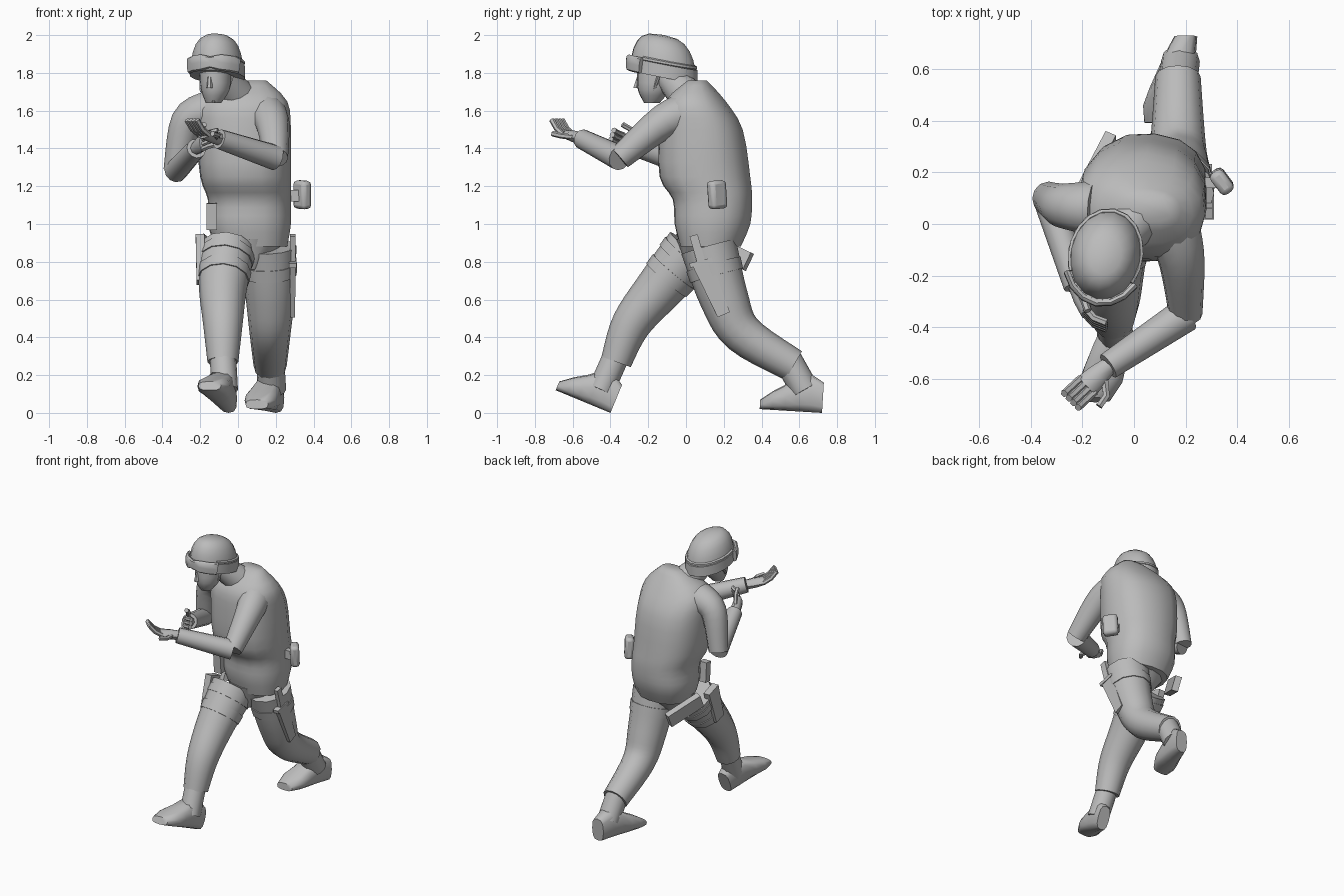
import bpy
import bmesh
import math
from mathutils import Vector

cube = bpy.data.objects.get("Cube")
if cube:
    bpy.data.objects.remove(cube, do_unlink=True)

X, Y, Z = Vector((1, 0, 0)), Vector((0, 1, 0)), Vector((0, 0, 1))

shade = (.5, .5, .5, 1)
grey = bpy.data.materials.new("plain_grey")
grey.use_nodes = True
grey.diffuse_color = shade
grey.node_tree.nodes["Principled BSDF"].inputs["Base Color"].default_value = shade


def smooth_rings(rings, steps=5):
    """Spline through every component of the control rings."""
    result = []
    last = len(rings) - 1
    for i in range(last):
        before, start = rings[max(i - 1, 0)], rings[i]
        end, after = rings[i + 1], rings[min(i + 2, last)]
        for step in range(steps):
            t = step / steps
            ring = []
            for p, a, b, q in zip(before, start, end, after):
                leave, arrive = (b - p) / 2, (q - a) / 2
                bend = leave + arrive - 2 * (b - a)
                ring.append(a + leave * t + (b - a - leave - bend) * t * t + bend * t ** 3)
            result.append(ring)
    result.append(list(rings[last]))
    return result


def loft(name, rings, side=X, axes=None, sides=12, power=1, phase=0, angle=50):
    """Skin elliptical rings (x, y, z, half width, half depth) along a path."""
    bm = bmesh.new()
    centres = [Vector(ring[:3]) for ring in rings]
    last = len(rings) - 1
    loops = []
    for i, (centre, ring) in enumerate(zip(centres, rings)):
        if axes:
            u, v = axes
        else:
            tangent = (centres[min(i + 1, last)] - centres[max(i - 1, 0)]).normalized()
            u = (side - tangent * side.dot(tangent)).normalized()
            v = tangent.cross(u)
        loop = []
        for k in range(sides):
            turn = math.tau * k / sides + phase
            c, s = math.cos(turn), math.sin(turn)
            c = math.copysign(abs(c) ** power, c)
            s = math.copysign(abs(s) ** power, s)
            loop.append(bm.verts.new(centre + u * c * ring[3] + v * s * ring[4]))
        loops.append(loop)
    for low, high in zip(loops, loops[1:]):
        for k in range(sides):
            n = (k + 1) % sides
            bm.faces.new((low[k], low[n], high[n], high[k]))
    bm.faces.new(loops[0][::-1])
    bm.faces.new(loops[-1])
    bmesh.ops.recalc_face_normals(bm, faces=bm.faces)
    mesh = bpy.data.meshes.new(name)
    bm.to_mesh(mesh)
    bm.free()
    mesh.materials.append(grey)
    mesh.shade_smooth()
    mesh.set_sharp_from_angle(angle=math.radians(angle))
    obj = bpy.data.objects.new(name, mesh)
    bpy.context.collection.objects.link(obj)
    return obj


def limb(name, path, thick, thin, side=X):
    """Round tapering sleeve or trouser leg; returns its rings."""
    rings = []
    for i, point in enumerate(path):
        radius = thick + (thin - thick) * i / (len(path) - 1)
        rings.append((*point, radius, radius))
    rings = smooth_rings(rings)
    loft(name, rings, side)
    return rings


def rod(name, points, radius, side=X):
    """Thin tube of constant radius."""
    return loft(name, [(*p, radius, radius) for p in points], side, sides=6)


def box(name, start, end, a, b, side=X, taper=1):
    """Straight bar with a rectangular section."""
    a, b = a * math.sqrt(2), b * math.sqrt(2)
    return loft(name, [(*start, a, b), (*end, a * taper, b * taper)],
                side, sides=4, phase=math.pi / 4, angle=30)


def strap(name, leg, i):
    """Band hugging the leg between two neighbouring rings."""
    grown = [(*ring[:3], ring[3] + .006, ring[4] + .006) for ring in leg[i:i + 2]]
    loft(name, grown)


def hand(name, wrist, forward, across, up):
    """Open hand: palm, four curling fingers and a thumb."""
    wrist = Vector(wrist)
    d, s, up = [Vector(axis).normalized() for axis in (forward, across, up)]
    knuckles = wrist + d * .12
    loft(name + "_palm", [(*wrist, .034, .034), (*wrist.lerp(knuckles, .5), .045, .032),
                          (*knuckles, .05, .022)], s, sides=8)
    for k in range(4):
        root = knuckles - d * .01 + s * .025 * (k - 1.5)
        rod(f"{name}_finger_{k + 1}", [root, root + d * .05 + up * .02, root + d * .09 + up * .06],
            .015, s)
    root = wrist.lerp(knuckles, .4) + s * .03
    rod(name + "_thumb", [root, root + d * .04 + s * .05, root + d * .09 + s * .06], .015, up)


def boot(name, heel, toe):
    """Boot built on a straight sole; widths and heights run from heel to toe."""
    heel, toe = Vector(heel), Vector(toe)
    up = (toe - heel).cross(X).normalized()
    widths = (.045, .06, .07, .08, .085, .06)
    heights = (.16, .2, .19, .14, .1, .05)
    rings = []
    for i, (width, height) in enumerate(zip(widths, heights)):
        centre = heel.lerp(toe, i / (len(widths) - 1)) + up * height / 2
        rings.append((*centre, width, height / 2))
    loft(name, rings, axes=(X, up), power=.7)


# Torso and neck
loft("jacket", smooth_rings([
    (.07, .13, .88, .19, .16), (.06, .14, 1, .22, .2), (.06, .14, 1.13, .22, .21),
    (.04, .1, 1.25, .24, .24), (.03, .08, 1.5, .25, .22), (.03, .05, 1.65, .23, .16),
    (.07, .06, 1.76, .08, .05)], 3),
    axes=(Vector((1, -.1, 0)), Vector((.1, 1, 0))), sides=16, power=.85)
limb("neck", [(.01, .02, 1.66), (-.1, -.11, 1.8)], .1, .07)

# Head, turned slightly to its right, with the helmet raised at the brow
head = Vector((-.11, -.12, 1.8))
across, back = Vector((1, -.2, 0)), Vector((.2, 1, -.2))
level = (across, Vector((.2, 1, 0)))
loft("face", smooth_rings([(-.13, -.18, 1.64, .04, .04), (-.12, -.17, 1.71, .075, .085),
                           (-.12, -.15, 1.82, .085, .11)], 3), axes=level)
loft("nose", [(-.15, -.25, 1.78, .01, .01), (-.15, -.26, 1.72, .016, .02)], axes=level, sides=6)

dome = []
for turn in range(0, 91, 15):
    a = math.radians(turn)
    spread = max(math.cos(a), .02) ** .62
    dome.append((*(head + Z * .2 * math.sin(a)), .138 * spread, .173 * spread))
loft("helmet", dome, axes=(across, back), sides=16)
loft("helmet_rim", [(*(head + Z * h), .143, .18) for h in (-.02, .05)],
     axes=(across, back), sides=16)


def around(degrees, grow, lift):
    """Point on an arc around the helmet; zero is straight ahead."""
    a = math.radians(degrees)
    return head + across * math.sin(a) * (.13 + grow) - back * math.cos(a) * (.165 + grow) + Z * lift


# Goggles narrow at the nose, their strap and the chin straps
loft("goggles", [(*around(d, .02, .02), .043 if d else .03, .014) for d in range(-60, 61, 20)],
     Z, sides=8, power=.6)
rod("goggle_strap", [around(d, .002, .06) for d in range(60, 301, 20)], .012, Z)
for word, sign in (("right", -1), ("left", 1)):
    rod(word + "_chin_strap", [head + across * sign * .085, (-.125 + sign * .07, -.17, 1.71),
                               (-.13, -.22, 1.65)], .01, Y)

# Arms and hands
left_elbow, left_wrist = (.2, -.35, 1.35), (-.1, -.55, 1.45)
limb("left_upper_sleeve", [(.12, .05, 1.6), (.18, -.12, 1.54), left_elbow], .12, .065)
limb("left_forearm_sleeve", [left_elbow, left_wrist], .068, .053, Z)
hand("left_hand", left_wrist, (-.7, -.65, .2), (.7, -.7, 0), Z)

right_elbow, right_wrist = (-.33, .1, 1.28), (-.22, -.24, 1.4)
limb("right_upper_sleeve", [(-.15, .06, 1.6), (-.27, .07, 1.54), right_elbow], .11, .065)
limb("right_forearm_sleeve", [right_elbow, right_wrist], .062, .053)
hand("right_hand", right_wrist, (.3, -.9, .3), (0, .3, .9), (.8, .4, 0))

# Trousers and thigh straps
front_leg = limb("right_trouser_leg", [(-.06, .03, .86), (-.08, -.14, .66), (-.08, -.29, .47),
                                       (-.08, -.37, .27)], .15, .082)
back_leg = limb("left_trouser_leg", [(.16, .12, .88), (.17, .2, .61), (.17, .3, .42),
                                     (.17, .57, .25)], .15, .088)
loft("trouser_seat", [(.05, .08, .76, .06, .08), (.06, .12, .92, .2, .17)], axes=(X, Y))
strap("right_upper_strap", front_leg, 1)
strap("right_lower_strap", front_leg, 3)
strap("left_strap", back_leg, 2)

# Boots and their shafts
boot("right_boot", (-.05, -.4, 0), (-.15, -.69, .12))
boot("left_boot", (.2, .72, 0), (.1, .39, .02))
limb("right_boot_shaft", [(-.08, -.37, .3), (-.07, -.45, .12)], .07, .07)
limb("left_boot_shaft", [(.17, .54, .28), (.18, .63, .12)], .075, .075)

# Holster with a protruding grip on the right thigh, and a small pouch
box("holster", (-.2, 0, .93), (-.2, -.08, .69), .024, .055, taper=.8)
box("holster_grip", (-.2, .12, .9), (-.09, .33, .8), .022, .05)
box("front_pouch", (-.14, -.01, .97), (-.14, -.02, 1.11), .028, .025)

# Sheathed knife on the left thigh
box("sheath", (.29, .08, .8), (.29, .2, .52), .016, .05, taper=.7)
box("knife_guard", (.29, .02, .78), (.29, .14, .81), .02, .012)
box("knife_handle", (.29, .08, .8), (.29, .04, .94), .014, .022)

# Rounded pouch set diagonally on the left side of the waist
pouch = box("side_pouch", (.34, .17, 1.08), (.34, .16, 1.23), .05, .03, (.6 * X - .8 * Y))
bevel = pouch.modifiers.new("rounding", "BEVEL")
bevel.width = .02
bevel.segments = 2
box("pouch_loop", (.27, .16, 1.15), (.33, .16, 1.15), .03, .02, Z)
